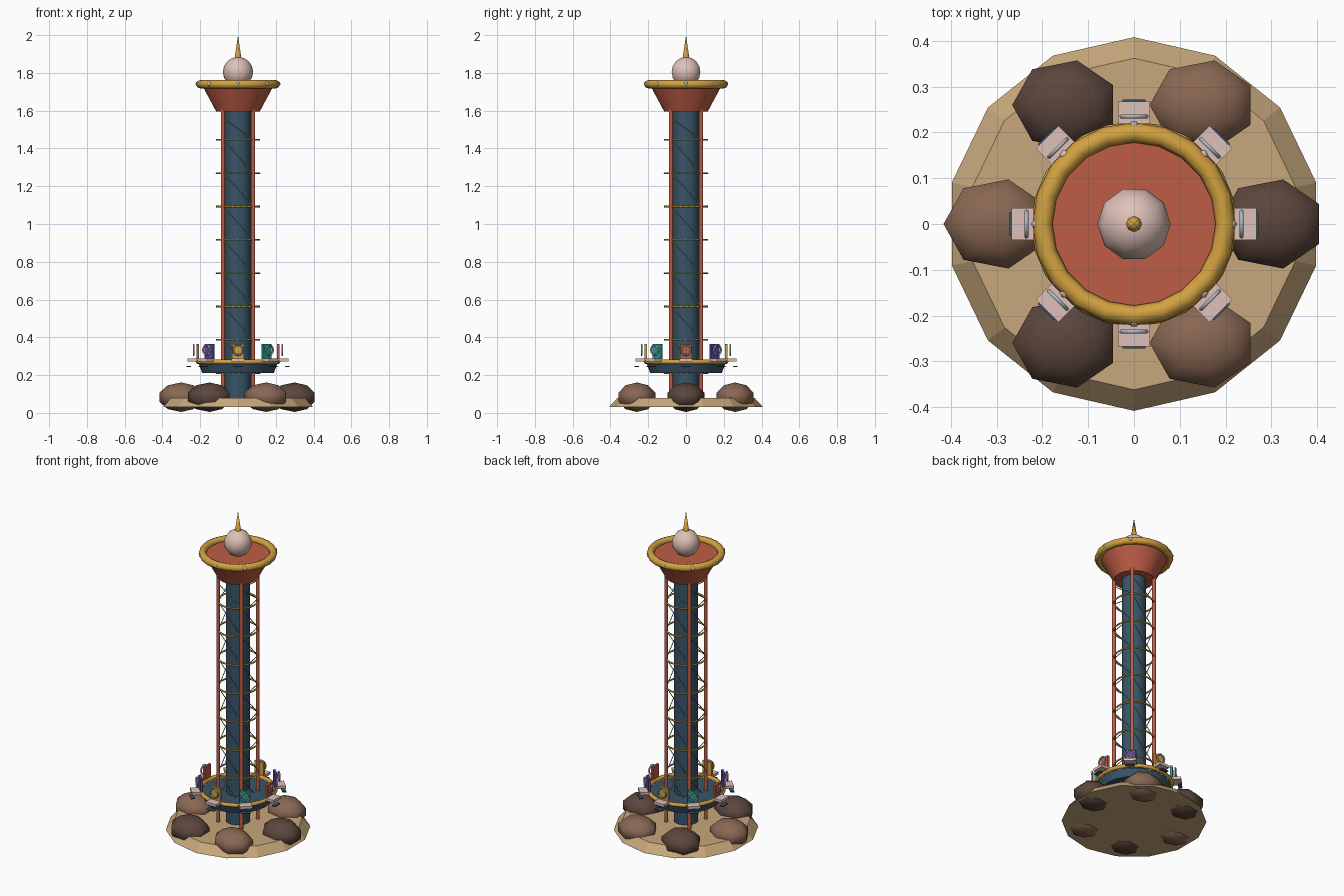
import bpy, bmesh
from math import sin, cos, pi, radians
from mathutils import Matrix, Vector

if "Cube" in bpy.data.objects:
    bpy.data.objects.remove(bpy.data.objects["Cube"])


def material(name, *rgb):
    m = bpy.data.materials.new(name)
    m.use_nodes = True
    m.diffuse_color = (*rgb, 1)
    m.node_tree.nodes["Principled BSDF"].inputs["Base Color"].default_value = (*rgb, 1)
    return m


SAND = material("sand", .57, .39, .2)
LIGHT_ROCK = material("light_rock", .25, .135, .085)
DARK_ROCK = material("dark_rock", .105, .06, .045)
BLUE = material("slate_blue", .04, .09, .135)
RED = material("brick_red", .52, .11, .06)
GOLD = material("gold", .65, .36, .05)
PINK = material("pale_pink", .74, .53, .48)
METAL = material("pale_metal", .42, .48, .53)
PURPLE = material("purple", .12, .06, .33)
TEAL = material("teal", .02, .36, .29)


def finish(name, bm, mat, smooth, matrix=Matrix()):
    bmesh.ops.remove_doubles(bm, verts=bm.verts, dist=1e-5)
    bmesh.ops.recalc_face_normals(bm, faces=bm.faces)
    mesh = bpy.data.meshes.new(name)
    bm.to_mesh(mesh)
    bm.free()
    mesh.materials.append(mat)
    obj = bpy.data.objects.new(name, mesh)
    bpy.context.collection.objects.link(obj)
    obj.matrix_world = matrix
    if smooth:
        bpy.ops.object.select_all(action='DESELECT')
        obj.select_set(True)
        bpy.context.view_layer.objects.active = obj
        bpy.ops.object.shade_smooth_by_angle(angle=radians(smooth))
    return obj


def lathe(name, profile, sides, mat, smooth=0, start=pi / 2, closed=False, matrix=Matrix()):
    """Turn (radius, height) points round the z axis."""
    bm = bmesh.new()
    rings = []
    for i in range(sides):
        a = start + 2 * pi * i / sides
        rings.append([bm.verts.new((r * cos(a), r * sin(a), z)) for r, z in profile])
    count = len(profile)
    for i, ring in enumerate(rings):
        after = rings[(i + 1) % sides]
        for j in range(count if closed else count - 1):
            k = (j + 1) % count
            loop = [ring[j], after[j], after[k], ring[k]]
            if profile[j][0] == 0:
                loop.pop(0)
            elif profile[k][0] == 0:
                loop.pop(2)
            bm.faces.new(loop)
    return finish(name, bm, mat, smooth, matrix)


def drum(name, r1, z1, r2, z2, sides, mat, smooth=35):
    return lathe(name, [(0, z1), (r1, z1), (r2, z2), (0, z2)], sides, mat, smooth)


def ball(name, radius, sides, rows, mat, matrix):
    points = [(radius * sin(pi * i / rows), -radius * cos(pi * i / rows)) for i in range(1, rows)]
    return lathe(name, [(0, -radius)] + points + [(0, radius)], sides, mat, 80, pi, matrix=matrix)


def ring(name, major, minor, sides, mat, matrix, tube=8):
    points = [(major + minor * cos(2 * pi * i / tube), minor * sin(2 * pi * i / tube))
              for i in range(tube)]
    return lathe(name, points, sides, mat, 70, closed=True, matrix=matrix)


def box(name, size, mat, matrix):
    bm = bmesh.new()
    bmesh.ops.create_cube(bm, size=1)
    bmesh.ops.scale(bm, vec=size, verts=bm.verts)
    return finish(name, bm, mat, 0, matrix)


def rod(name, a, b, radius, sides, mat):
    a, b = Vector(a), Vector(b)
    turn = (b - a).to_track_quat('Z', 'Y').to_matrix().to_4x4()
    h = (b - a).length
    return lathe(name, [(0, 0), (radius, 0), (radius, h), (0, h)], sides, mat, 50,
                 matrix=Matrix.Translation(a) @ turn)


def at(x, y, z):
    return Matrix.Translation((x, y, z))


def spin(angle):
    return Matrix.Rotation(angle, 4, 'Z')


# Ground plinth and boulders
drum("ground_plinth", .408, .03, .362, .08, 14, SAND, 0)
for i in range(6):
    a = i * pi / 3
    ball(f"boulder_{i}", 1, 7, 5, LIGHT_ROCK if i % 2 else DARK_ROCK,
         at(.3 * cos(a), .3 * sin(a), .083) @ Matrix.Diagonal((.122, .105, .078, 1)))

# Tower core, corner columns, hoops and diagonal bracing
drum("tower_core", .069, .07, .069, 1.61, 16, BLUE)
levels = [.21 + .1765 * i for i in range(8)]
for i, z in enumerate(levels):
    ring(f"tower_hoop_{i}", .113, .005, 24, GOLD, at(0, 0, z), 6)
for side in range(4):
    turn = spin(side * pi / 2)
    rod(f"column_{side}", turn @ Vector((.08, .08, .07)), turn @ Vector((.08, .08, 1.62)), .011, 8, RED)
    for i, z in enumerate(levels):
        top = min(z + .1765, 1.56)
        rod(f"brace_{side}_{i}", turn @ Vector((.08, -.08, z)), turn @ Vector((-.08, -.08, top)),
            .0025, 5, METAL)

# Crown funnel, rim, globe and spire
drum("crown_funnel", .115, 1.595, .19, 1.735, 20, RED)
ring("crown_rim", .2, .022, 20, GOLD, at(0, 0, 1.74))
ball("crown_globe", .08, 10, 8, PINK, at(0, 0, 1.805))
lathe("spire", [(0, 1.875), (.018, 1.875), (0, 2)], 8, GOLD, 50)
for i in range(8):
    a = i * pi / 4
    ball(f"rim_lamp_{i}", .012, 6, 4, PINK if i % 2 else METAL, at(.213 * cos(a), .213 * sin(a), 1.742))

# Ride carriage
drum("carriage_deck", .19, .212, .207, .258, 20, BLUE)
ring("carriage_rim", .212, .012, 24, GOLD, at(0, 0, .27))

# Eight outward-facing seats
for i in range(8):
    turn = spin(i * pi / 4)
    back = (RED, PURPLE, GOLD, TEAL)[i % 4]
    box(f"seat_{i}", (.05, .07, .016), PINK, turn @ at(.243, 0, .279))
    box(f"seat_back_{i}", (.014, .062, .08), back, turn @ at(.213, 0, .324))
    ring(f"lap_hoop_{i}", .027, .005, 12, METAL,
         turn @ at(.235, 0, .333) @ Matrix.Rotation(pi / 2, 4, 'Y'), 6)
    box(f"foot_rest_{i}", (.022, .05, .006), BLUE, turn @ at(.261, 0, .245))
